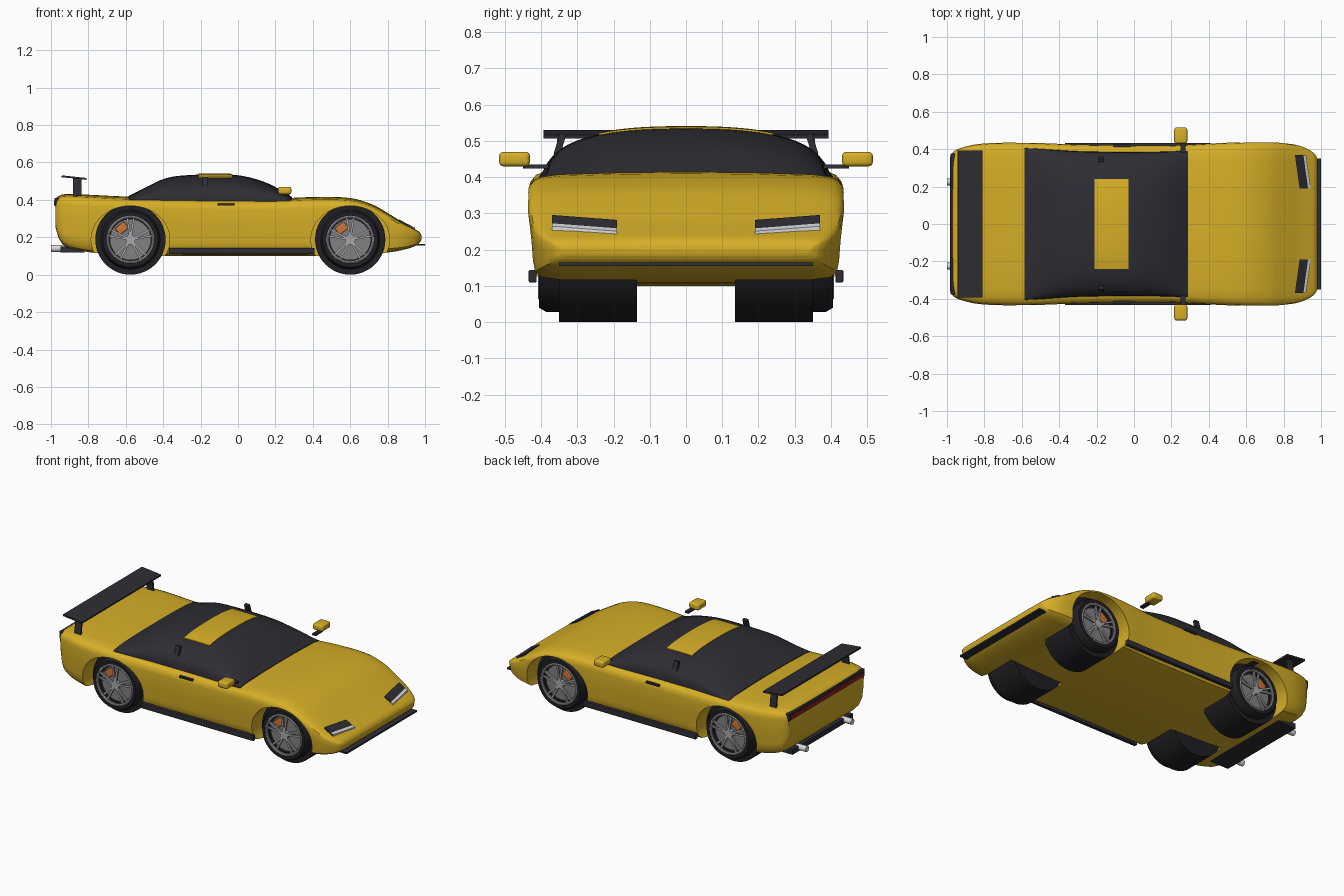
import bpy, bmesh
from math import cos, sin, pi, radians

if "Cube" in bpy.data.objects:
    bpy.data.objects.remove(bpy.data.objects["Cube"])


def material(name, r, g, b):
    m = bpy.data.materials.new(name)
    m.use_nodes = True
    m.diffuse_color = (r, g, b, 1)
    shader = next(n for n in m.node_tree.nodes if n.type == 'BSDF_PRINCIPLED')
    shader.inputs["Base Color"].default_value = (r, g, b, 1)
    return m


YELLOW = material("yellow paint", .68, .43, .02)
BLACK = material("black trim", .026, .026, .034)
RUBBER = material("tyre rubber", .014, .014, .018)
RIM = material("rim grey", .4, .4, .42)
DISC = material("brake disc grey", .22, .22, .23)
SILVER = material("bright silver", .7, .7, .72)
ORANGE = material("caliper orange", .6, .18, .04)
RED = material("tail light red", .35, .01, .015)


def finish(ob, name, mat, angle=35):
    ob.name = name
    ob.data.materials.clear()
    ob.data.materials.append(mat)
    bpy.ops.object.select_all(action='DESELECT')
    ob.select_set(True)
    bpy.context.view_layer.objects.active = ob
    bpy.ops.object.shade_smooth_by_angle(angle=radians(angle))
    return ob


def loft(name, rings, mat, angle=35):
    """Skin a row of equal closed rings and cap both ends."""
    bm = bmesh.new()
    rows = [[bm.verts.new(p) for p in ring] for ring in rings]
    n = len(rows[0])
    for a, b in zip(rows, rows[1:]):
        for i in range(n):
            j = (i + 1) % n
            bm.faces.new((a[i], a[j], b[j], b[i]))
    bm.faces.new(rows[0])
    bm.faces.new(rows[-1])
    bmesh.ops.recalc_face_normals(bm, faces=bm.faces)
    mesh = bpy.data.meshes.new(name)
    bm.to_mesh(mesh)
    bm.free()
    ob = bpy.data.objects.new(name, mesh)
    bpy.context.collection.objects.link(ob)
    return finish(ob, name, mat, angle)


def box(name, centre, size, mat, rot=(0, 0, 0), bevel=0):
    bpy.ops.mesh.primitive_cube_add(size=1, location=centre, rotation=rot)
    ob = bpy.context.object
    ob.scale = size
    bpy.ops.object.transform_apply(location=False, rotation=False, scale=True)
    if bevel:
        mod = ob.modifiers.new("round", 'BEVEL')
        mod.width, mod.segments = bevel, 4
        bpy.ops.object.modifier_apply(modifier=mod.name)
    return finish(ob, name, mat)


def cylinder(name, centre, radius, depth, mat, rot, sides=32):
    bpy.ops.mesh.primitive_cylinder_add(vertices=sides, radius=radius, depth=depth,
                                        location=centre, rotation=rot)
    return finish(bpy.context.object, name, mat)


def sample(keys, x):
    """Smoothly interpolate a table of (x, values...) rows."""
    i = max(k for k in range(len(keys) - 1) if keys[k][0] <= x or k == 0)
    span = keys[i + 1][0] - keys[i][0]
    t = (x - keys[i][0]) / span

    def slope(k, c):
        lo, hi = keys[max(k - 1, 0)], keys[min(k + 1, len(keys) - 1)]
        return span * (hi[c] - lo[c]) / (hi[0] - lo[0])

    out = []
    for c in range(1, len(keys[0])):
        p, q = keys[i][c], keys[i + 1][c]
        out.append(p + t * slope(i, c) + t * t * (3 * (q - p) - 2 * slope(i, c) - slope(i + 1, c))
                   + t ** 3 * (2 * (p - q) + slope(i, c) + slope(i + 1, c)))
    return out


def stations(keys, steps):
    xs = [a[0] + (b[0] - a[0]) * k / steps for a, b in zip(keys, keys[1:]) for k in range(steps)]
    return xs + [keys[-1][0]]


# Body shell: x, half width, underside, deck height
BODY = [(-.975, .375, .25, .405), (-.96, .39, .2, .42), (-.93, .405, .155, .43),
        (-.85, .425, .13, .43), (-.75, .433, .115, .425), (-.58, .435, .105, .417),
        (-.3, .425, .1, .41), (0, .42, .1, .407), (.2, .42, .1, .407), (.4, .43, .1, .415),
        (.6, .438, .105, .41), (.72, .438, .11, .375), (.8, .432, .118, .33),
        (.88, .42, .132, .28), (.94, .395, .15, .247), (.97, .37, .17, .228),
        (.98, .35, .185, .212)]
SECTION = [(0, 0), (.8, 0), (.92, .03), (.965, .1), (.98, .25), (.99, .55), (1, .8),
           (.99, .88), (.965, .925), (.92, .955), (.8, .978), (.4, .995), (0, 1)]


def body_ring(x):
    half, low, high = sample(BODY, x)
    side = [(half * fy, low + (high - low) * fz) for fy, fz in SECTION]
    outline = side + [(-y, z) for y, z in side[-2:0:-1]]
    return [(x, y, z) for y, z in outline]


body = loft("body", [body_ring(x) for x in stations(BODY, 4)], YELLOW)

# Wheel arches cut from the shell
WHEELS = {"rear": -.575, "front": .6}
AXLE = .188
for x in WHEELS.values():
    for s in (-1, 1):
        cutter = cylinder("arch_cutter", (x, s * .37, AXLE), 1, .46, YELLOW, (pi / 2, 0, 0), 64)
        cutter.scale = (.21, .18, 1)
        cutter.hide_render = True
        bpy.context.view_layer.update()
        mod = body.modifiers.new("arch", 'BOOLEAN')
        mod.operation, mod.solver, mod.object = 'DIFFERENCE', 'EXACT', cutter
        bpy.context.view_layer.objects.active = body
        bpy.ops.object.modifier_apply(modifier=mod.name)
        bpy.data.objects.remove(cutter)
finish(body, "body", YELLOW)

# Dark greenhouse: x, half width, crown height
GLASS = [(-.585, .408, .421), (-.5, .402, .463), (-.4, .395, .511), (-.3, .389, .53),
         (-.1, .385, .536), (.03, .385, .527), (.17, .387, .484), (.29, .392, .414)]
BELT = .395


def glass_z(x, y):
    half, crown = sample(GLASS, x)
    t = min(abs(y) / half, 1)
    return BELT + (crown - BELT) * (1 - t ** 2.5) ** (1 / 2.7)


def glass_ring(x):
    half = sample(GLASS, x)[0]
    ys = [half * sin(pi / 2 * k / 14) for k in range(-14, 15)]
    return ([(x, -half, BELT - .03)] + [(x, y, glass_z(x, y)) for y in ys]
            + [(x, half, BELT - .03)])


loft("greenhouse", [glass_ring(x) for x in stations(GLASS, 5)], BLACK)


# Roof panel following the crown
def panel_ring(x):
    ys = [.03 * k for k in range(-8, 9)]
    return ([(x, y, glass_z(x, y) + .005) for y in ys]
            + [(x, y, glass_z(x, y) - .004) for y in reversed(ys)])


loft("roof_panel", [panel_ring(-.21 + .03 * k) for k in range(7)], YELLOW)


# Wheels
def wheel(end, x, s):
    side = "left" if s > 0 else "right"
    tag = f"{end}_{side}"

    def circle(r, y):
        return [(x + r * cos(2 * pi * k / 48), s * y, AXLE + r * sin(2 * pi * k / 48))
                for k in range(48)]

    def polar(r, a, y):
        return (x + r * cos(a), s * y, AXLE + r * sin(a))

    tread = [(.188, .135), (.188, .35), (.16, .35), (.16, .385), (.148, .405),
             (.128, .405), (.124, .37)]
    loft(f"{tag}_tyre", [circle(r, y) for r, y in tread], RUBBER)
    across = (pi / 2, 0, 0)
    cylinder(f"{tag}_brake_disc", (x, s * .372, AXLE), .108, .012, DISC, across)
    bpy.ops.mesh.primitive_torus_add(location=(x, s * .4, AXLE), rotation=across, major_radius=.121,
                                     minor_radius=.008, major_segments=48, minor_segments=8)
    finish(bpy.context.object, f"{tag}_rim", RIM)
    cylinder(f"{tag}_hub", (x, s * .392, AXLE), .026, .02, RIM, across)
    for k in range(5):
        for lean in (-.15, .15):
            a = pi / 2 + 2 * pi * k / 5 + lean
            box(f"{tag}_spoke", polar(.068, a, .396), (.104, .01, .011), RIM, (0, -a, 0))
    a = radians(127)
    box(f"{tag}_caliper", polar(.076, a, .384), (.045, .014, .06), ORANGE, (0, -a, 0), .004)


for end, x in WHEELS.items():
    for s in (-1, 1):
        wheel(end, x, s)


# Headlights: slanted plates lying on the nose
def light_plate(name, s, front, back, lift, mat):
    def edge(inner, outer, f):
        return inner + (outer - inner) * f

    def corner(y, f):
        x = edge(.885, .86, (y - .19) / .18) + .06 * f
        return x, s * y, .292 - .55 * (x - .86) + lift

    top = [corner(.19, back), corner(.19, front), corner(.37, front), corner(.37, back)]
    loft(name, [top, [(x, y, z - .03) for x, y, z in top]], mat)


# Paired side parts
for s, side in ((-1, "right"), (1, "left")):
    light_plate(f"{side}_headlight", s, .98, 0, .004, BLACK)
    light_plate(f"{side}_headlight_lens", s, 1, .76, .006, SILVER)
    box(f"{side}_mirror", (.25, s * .473, .45), (.07, .085, .04), YELLOW, bevel=.012)
    box(f"{side}_mirror_stalk", (.262, s * .415, .43), (.025, .07, .011), BLACK)
    box(f"{side}_door_handle", (-.065, s * .421, .375), (.09, .016, .011), BLACK)
    box(f"{side}_window_tab", (-.175, s * .348, .49), (.03, .018, .06), BLACK, (s * .3, 0, 0))
    box(f"{side}_side_skirt", (.02, s * .423, .127), (.78, .022, .034), BLACK, bevel=.004)
    box(f"{side}_wing_support", (-.86, s * .355, .465), (.045, .01, .11), BLACK, (s * .12, 0, 0))
    cylinder(f"{side}_exhaust", (-.96, s * .225, .14), .018, .08, SILVER, (0, pi / 2, 0))

# Wing, splitter, diffuser and tail lights
box("rear_wing", (-.876, 0, .519), (.134, .785, .01), BLACK, (0, radians(6), 0))
box("front_splitter", (.96, 0, .16), (.08, .7, .01), BLACK)
box("rear_diffuser", (-.885, 0, .135), (.13, .6, .032), BLACK)
box("tail_panel", (-.968, 0, .387), (.024, .755, .046), BLACK, bevel=.004)
box("tail_light", (-.98, 0, .383), (.006, .72, .02), RED)
